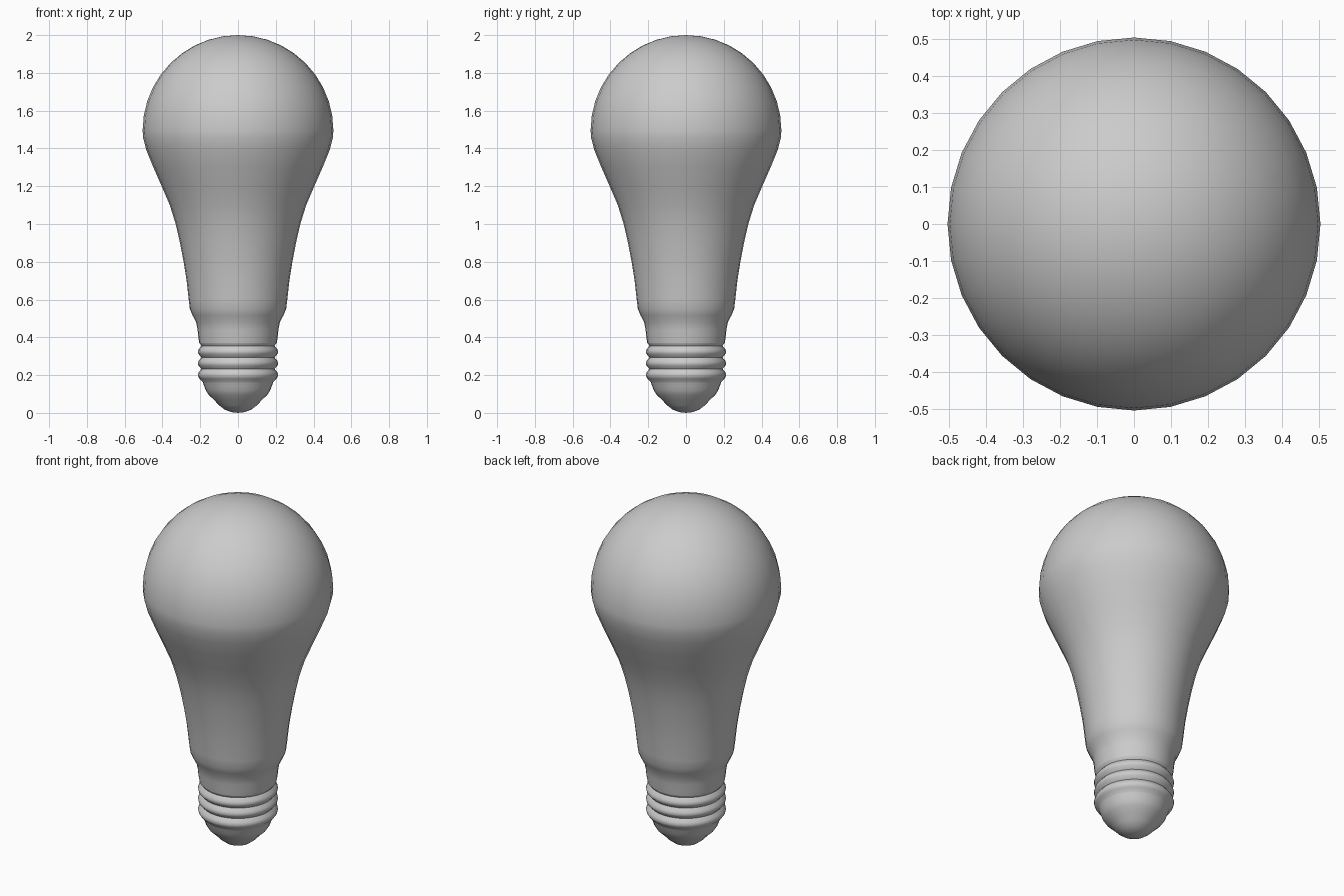
import bpy, bmesh, math

if "Cube" in bpy.data.objects:
    bpy.data.objects.remove(bpy.data.objects["Cube"])

SIDES = 32
grey = bpy.data.materials.new("light_grey")
grey.diffuse_color = (0.6, 0.6, 0.6, 1)
grey.use_nodes = True
grey.node_tree.nodes["Principled BSDF"].inputs["Base Color"].default_value = grey.diffuse_color


def lathe(name, profile, sharp=60):
    """Revolve an (r, z) profile, bottom to top, around z; r = 0 makes a pole."""
    bm = bmesh.new()
    rings = []
    for r, z in profile:
        n = SIDES if r > 0 else 1
        rings.append([bm.verts.new((r * math.cos(2 * math.pi * i / SIDES),
                                    r * math.sin(2 * math.pi * i / SIDES), z)) for i in range(n)])
    for a, b in zip(rings, rings[1:]):
        for i in range(SIDES):
            j = (i + 1) % SIDES
            quad = [a[i % len(a)], a[j % len(a)], b[j % len(b)], b[i % len(b)]]
            bm.faces.new(list(dict.fromkeys(quad)))
    bmesh.ops.recalc_face_normals(bm, faces=bm.faces)
    me = bpy.data.meshes.new(name)
    bm.to_mesh(me)
    bm.free()
    me.materials.append(grey)
    ob = bpy.data.objects.new(name, me)
    bpy.context.collection.objects.link(ob)
    bpy.ops.object.select_all(action='DESELECT')
    ob.select_set(True)
    bpy.context.view_layer.objects.active = ob
    bpy.ops.object.shade_smooth_by_angle(angle=math.radians(sharp))
    return ob


# Glass bulb: tapering neck, then a round dome
neck = [(0.205, 0.37), (0.21, 0.40), (0.214, 0.44), (0.222, 0.48), (0.24, 0.515), (0.255, 0.55),
        (0.261, 0.60), (0.272, 0.70), (0.288, 0.80), (0.307, 0.90), (0.33, 1.0), (0.361, 1.1),
        (0.404, 1.2), (0.448, 1.3), (0.485, 1.39), (0.502, 1.455)]
dome = [(0.505 * math.cos(math.radians(a)), 1.495 + 0.505 * math.sin(math.radians(a)))
        for a in range(0, 90, 9)] + [(0, 2.0)]
lathe("glass_bulb", neck + dome)

# Screw base: three rounded thread ridges
threads = [(0.183, 0.152), (0.187, 0.165), (0.203, 0.18)]
for z in (0.203, 0.264, 0.325):
    threads += [(0.21, z - 0.012), (0.212, z), (0.208, z + 0.012), (0.193, z + 0.03)]
threads += [(0.204, 0.37), (0.205, 0.378)]
lathe("screw_base", threads)

# Contact tip below the threads
tip = [(0, 0), (0.035, 0.004), (0.07, 0.017), (0.10, 0.04), (0.128, 0.07), (0.155, 0.095),
       (0.17, 0.118), (0.178, 0.14), (0.183, 0.152)]
lathe("contact_tip", tip)
